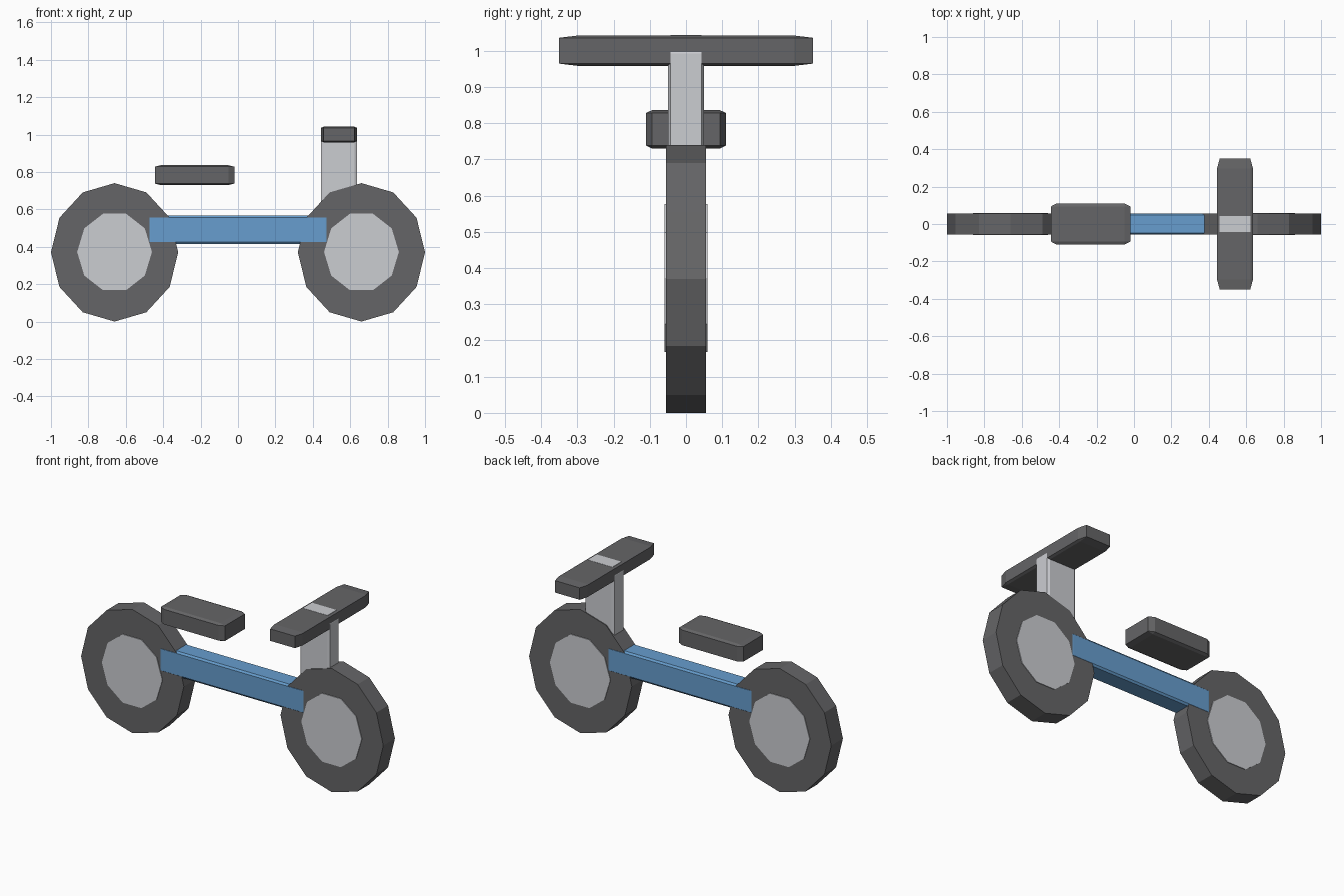
import bpy
import bmesh
from math import pi
from mathutils import Matrix, Vector

cube = bpy.data.objects.get("Cube")
if cube:
    bpy.data.objects.remove(cube, do_unlink=True)


def material(name, rgb):
    mat = bpy.data.materials.new(name)
    mat.use_nodes = True
    colour = (*rgb, 1.0)
    mat.diffuse_color = colour
    mat.node_tree.nodes["Principled BSDF"].inputs["Base Color"].default_value = colour
    return mat


rubber = material("dark_grey", (0.13, 0.13, 0.135))
metal = material("light_grey", (0.60, 0.61, 0.64))
paint = material("blue", (0.135, 0.34, 0.62))


def finish(name, bm, mat):
    bmesh.ops.recalc_face_normals(bm, faces=bm.faces)
    mesh = bpy.data.meshes.new(name)
    bm.to_mesh(mesh)
    bm.free()
    mesh.materials.append(mat)
    obj = bpy.data.objects.new(name, mesh)
    bpy.context.collection.objects.link(obj)
    return obj


def block(name, low, high, mat, bevel=0.15):
    """Chamfered cube stretched to fill the box, so the chamfer stretches too."""
    low, high = Vector(low), Vector(high)
    bm = bmesh.new()
    bmesh.ops.create_cube(bm, size=2)
    bmesh.ops.bevel(bm, geom=bm.edges[:], offset=bevel, segments=1,
                    affect='EDGES', profile=0.5)
    bmesh.ops.scale(bm, vec=(high - low) / 2, verts=bm.verts)
    bmesh.ops.translate(bm, vec=(low + high) / 2, verts=bm.verts)
    return finish(name, bm, mat)


def disc(name, x, z, rx, rz, half_width, sides, mat):
    """Flat-sided wheel with its axle along y and a corner pointing along x."""
    bm = bmesh.new()
    bmesh.ops.create_cone(bm, cap_ends=True, segments=sides, radius1=1,
                          radius2=1, depth=2,
                          matrix=Matrix.Rotation(pi / 2, 4, 'X') @ Matrix.Rotation(pi / 2, 4, 'Z'))
    # Put a corner exactly on the x axis whatever the starting angle
    first = max(bm.verts, key=lambda v: v.co.x)
    turn = Vector((first.co.x, first.co.z)).angle_signed(Vector((1, 0)))
    bmesh.ops.rotate(bm, verts=bm.verts, matrix=Matrix.Rotation(turn, 3, 'Y'))
    bmesh.ops.scale(bm, vec=(rx, half_width, rz), verts=bm.verts)
    bmesh.ops.translate(bm, vec=(x, 0, z), verts=bm.verts)
    return finish(name, bm, mat)


# Wheels with hub discs standing slightly proud of the tyres
for label, side in (("front", 1), ("rear", -1)):
    disc(label + "_tyre", side * 0.66, 0.37, 0.34, 0.37, 0.055, 12, rubber)
    disc(label + "_hub", side * 0.66, 0.372, 0.20, 0.215, 0.059, 10, metal)

# Frame beam between the wheels
block("frame_beam", (-0.547, -0.0558, 0.415), (0.547, 0.0558, 0.567), paint)

# Seat
block("seat", (-0.445, -0.11, 0.73), (-0.02, 0.11, 0.836), rubber)

# Steering stem and handlebar
block("steering_stem", (0.443, -0.05, 0.37), (0.637, 0.05, 1.043), metal)
block("handlebar", (0.444, -0.35, 0.958), (0.636, 0.35, 1.042), rubber)
